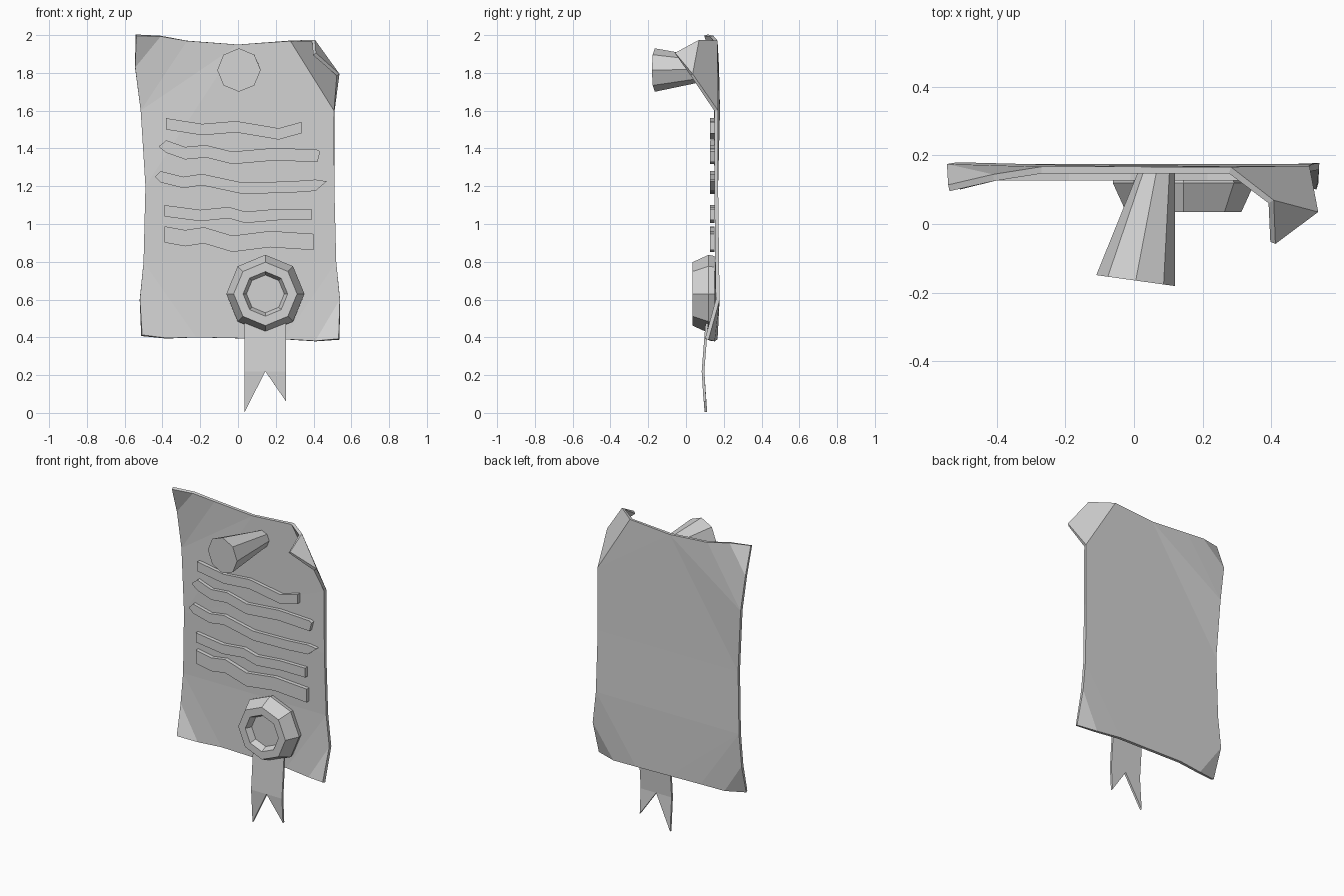
import bpy
import bmesh
from math import cos, sin, pi

cube = bpy.data.objects.get("Cube")
if cube:
    bpy.data.objects.remove(cube, do_unlink=True)

GREY = (0.65, 0.65, 0.65, 1)
mat = bpy.data.materials.new("plain grey")
mat.use_nodes = True
mat.diffuse_color = GREY
mat.node_tree.nodes["Principled BSDF"].inputs["Base Color"].default_value = GREY


def build(name, verts, faces, thickness=0):
    """Flat-shaded mesh object, optionally given an even thickness."""
    bm = bmesh.new()
    vs = [bm.verts.new(v) for v in verts]
    for f in faces:
        bm.faces.new([vs[i] for i in f])
    bmesh.ops.recalc_face_normals(bm, faces=bm.faces)
    bmesh.ops.triangulate(bm, faces=[f for f in bm.faces if len(f.verts) > 8])
    mesh = bpy.data.meshes.new(name)
    bm.to_mesh(mesh)
    bm.free()
    mesh.materials.append(mat)
    obj = bpy.data.objects.new(name, mesh)
    bpy.context.collection.objects.link(obj)
    if thickness:
        mod = obj.modifiers.new("thickness", "SOLIDIFY")
        mod.thickness = thickness
        mod.offset = 0
    return obj


def loft(name, rings, sides=8):
    """Join octagon rings (x, y, z, radius, tilt in y) and cap both ends."""
    verts = []
    for x, y, z, r, tilt in rings:
        for i in range(sides):
            a = 2 * pi * i / sides
            verts.append((x + r * cos(a), y + tilt * cos(a), z + r * sin(a)))
    faces = [tuple(range(sides)), tuple(range(len(verts) - sides, len(verts)))]
    for k in range(len(rings) - 1):
        for i in range(sides):
            j = (i + 1) % sides
            a, b = k * sides, (k + 1) * sides
            faces.append((a + i, a + j, b + j, b + i))
    return build(name, verts, faces)


# Paper sheet: each corner is five points (inner, outer, tip, outer, inner)
corners = [
    [(-.27, .157, 1.97), (-.41, .135, 1.995), (-.54, .105, 2.0),
     (-.545, .165, 1.83), (-.515, .17, 1.6)],
    [(-.50, .165, .8), (-.52, .168, .6), (-.51, .11, .41),
     (-.38, .142, .395), (-.22, .157, .40)],
    [(.24, .157, .39), (.41, .142, .38), (.535, .11, .39),
     (.54, .168, .6), (.52, .165, .8)],
    [(.51, .16, 1.6), (.53, .03, 1.79), (.405, -.055, 1.90),
     (.40, .065, 1.97), (.28, .157, 1.97)],
]
middles = [(-.49, .16, 1.2), (0, .157, .395), (.51, .16, 1.2), (0, .157, 1.95)]
verts, faces, core = [], [], []
for corner, middle in zip(corners, middles):
    n = len(verts)
    verts += corner + [middle]
    faces += [(n, n + 1, n + 3, n + 4), (n + 1, n + 2, n + 3)]
    core += [n, n + 4, n + 5]
build("paper_sheet", verts, faces + [core], 0.02)

# Raised writing: wavy centre lines with half height and end points
lines = [
    (.03, 0, 0, [(-.38, 1.53), (-.19, 1.50), (-.01, 1.515), (.215, 1.477), (.335, 1.51)]),
    (.033, .04, .015, [(-.38, 1.41), (-.28, 1.375), (-.17, 1.385), (-.03, 1.35), (.2, 1.37), (.42, 1.36)]),
    (.03, .03, .06, [(-.41, 1.25), (-.29, 1.22), (-.19, 1.235), (.02, 1.19), (.27, 1.195), (.41, 1.205)]),
    (.03, 0, 0, [(-.39, 1.07), (-.2, 1.045), (-.05, 1.06), (.04, 1.035), (.21, 1.05), (.39, 1.05)]),
    (.043, 0, 0, [(-.39, .945), (-.28, .925), (-.18, .94), (-.03, .895), (.17, .92), (.40, .905)]),
]
for k, (half, left, right, path) in enumerate(lines):
    outline = [(x, z + half) for x, z in path]
    if right:
        outline.append((path[-1][0] + right, path[-1][1] + half * .7))
    outline += [(x, z - half) for x, z in reversed(path)]
    if left:
        outline.append((path[0][0] - left, path[0][1]))
    n = len(outline)
    verts = [(x, y, z) for y in (.127, .152) for x, z in outline]
    faces = [tuple(range(n)), tuple(range(n, 2 * n))]
    faces += [(i, (i + 1) % n, n + (i + 1) % n, n + i) for i in range(n)]
    build(f"writing_line_{k + 1}", verts, faces)

# Tapered peg that pins the sheet
loft("pin", [(.005, -.165, 1.815, .115, -.016), (.065, .15, 1.82, .054, 0)])

# Seal with bevelled rim and recessed middle
loft("seal", [(.145, .15, .63, .2, 0), (.145, .12, .63, .207, 0),
              (.145, .035, .63, .168, 0), (.145, .035, .63, .118, 0),
              (.145, .075, .63, .1, 0)])

# Ribbon with a notched end
rows = [(.035, .145, .255, .112, .5), (.035, .145, .255, .09, .22)]
verts = [(x, y, z) for a, b, c, y, z in rows for x in (a, b, c)]
verts += [(.035, .105, .005), (.255, .1, .06)]
build("ribbon", verts, [(0, 1, 4, 3), (1, 2, 5, 4), (3, 4, 6), (4, 5, 7)], 0.014)
